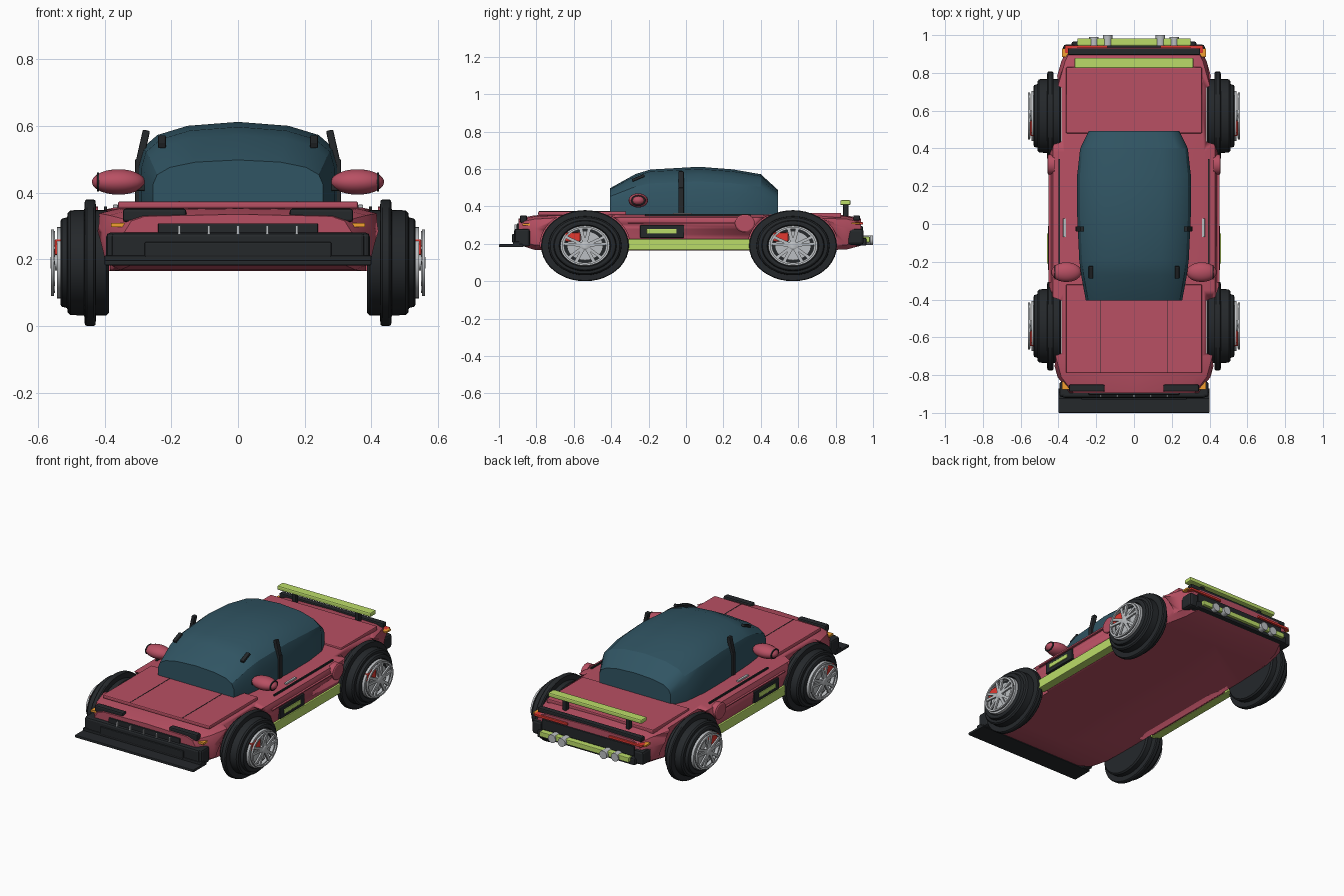
import bpy, bmesh, math
from mathutils import Matrix, Vector

if "Cube" in bpy.data.objects:
    bpy.data.objects.remove(bpy.data.objects["Cube"])


def material(name, rgb):
    m = bpy.data.materials.new(name)
    m.diffuse_color = (*rgb, 1)
    m.use_nodes = True
    m.node_tree.nodes["Principled BSDF"].inputs["Base Color"].default_value = m.diffuse_color
    return m


RED = material("red_paint", (0.48, 0.08, 0.125))
GREEN = material("lime", (0.50, 0.72, 0.14))
GLASS = material("teal_glass", (0.03, 0.09, 0.125))
BLACK = material("black_trim", (0.018, 0.021, 0.024))
SILVER = material("silver", (0.50, 0.52, 0.54))
LAMP = material("lamp_red", (0.75, 0.04, 0.03))
AMBER = material("amber", (0.9, 0.35, 0.03))


def finish(name, bm, mat, bevel=0, smooth=True):
    bmesh.ops.recalc_face_normals(bm, faces=bm.faces)
    me = bpy.data.meshes.new(name)
    bm.to_mesh(me)
    bm.free()
    ob = bpy.data.objects.new(name, me)
    bpy.context.collection.objects.link(ob)
    if mat:
        me.materials.append(mat)
    if bevel:
        mod = ob.modifiers.new("bevel", 'BEVEL')
        mod.width, mod.segments = bevel, 2
    if smooth:
        bpy.ops.object.select_all(action='DESELECT')
        ob.select_set(True)
        bpy.context.view_layer.objects.active = ob
        bpy.ops.object.shade_smooth_by_angle(angle=math.radians(30))
    return ob


def box(name, x, y, z, mat, bevel=0.004, rot=None):
    """Box given as (min, max) on each axis, optionally turned about its centre."""
    c = Vector([(a + b) / 2 for a, b in (x, y, z)])
    size = [abs(b - a) for a, b in (x, y, z)]
    bm = bmesh.new()
    r = Matrix.Rotation(rot[0], 4, rot[1]) if rot else Matrix()
    bmesh.ops.create_cube(bm, size=1, matrix=Matrix.Translation(c) @ r @ Matrix.Diagonal((*size, 1)))
    return finish(name, bm, mat, bevel, smooth=False)


def side_box(name, s, x, *args, **kw):
    return box(name, sorted((s * x[0], s * x[1])), *args, **kw)


def loft(name, sections, mat, bevel=0):
    """sections: (y, half outline of (x, z) from bottom centre to top centre)."""
    bm = bmesh.new()
    rings = []
    for y, half in sections:
        pts = half + [(-x, z) for x, z in reversed(half[1:-1])]
        rings.append([bm.verts.new((x, y, z)) for x, z in pts])
    n = len(rings[0])
    for a, b in zip(rings, rings[1:]):
        for i in range(n):
            bm.faces.new((a[i], a[(i + 1) % n], b[(i + 1) % n], b[i]))
    bm.faces.new(rings[0])
    bm.faces.new(rings[-1])
    return finish(name, bm, mat, bevel)


STRETCH = 1.237  # wheels are longer than they are tall


def lathe(name, s, y, z, profile, mat, seg=40, closed=False, stretch=STRETCH):
    """Turn an (x, radius) profile about the x axis."""
    bm = bmesh.new()
    rings = []
    for x, r in profile:
        rings.append([bm.verts.new((s * x, y + stretch * r * math.cos(t), z + r * math.sin(t)))
                      for t in (2 * math.pi * i / seg for i in range(seg))])
    pairs = list(zip(rings, rings[1:])) + ([(rings[-1], rings[0])] if closed else [])
    for a, b in pairs:
        for i in range(seg):
            bm.faces.new((a[i], a[(i + 1) % seg], b[(i + 1) % seg], b[i]))
    if not closed:
        bm.faces.new(rings[0])
        bm.faces.new(rings[-1])
    return finish(name, bm, mat)


def ring(x0, x1, r0, r1):
    return [(x0, r0), (x0, r1), (x1, r1), (x1, r0)]


# Body shell, with wheel wells cut away
def body_half(w, zb, zt):
    return [(0, zb), (w * 0.87, zb), (w - 0.015, zb + 0.025), (w, zb + (zt - zb) * 0.62),
            (w - 0.02, zt - 0.02), (w * 0.82, zt - 0.006), (0, zt)]


body = loft("body_shell", [(y, body_half(w, zb, zt)) for y, w, zb, zt in (
    (-0.895, 0.34, 0.195, 0.335), (-0.81, 0.405, 0.168, 0.352), (-0.70, 0.435, 0.165, 0.358),
    (-0.35, 0.45, 0.165, 0.362), (0.38, 0.45, 0.165, 0.362), (0.72, 0.425, 0.165, 0.357),
    (0.86, 0.385, 0.17, 0.352), (0.935, 0.35, 0.19, 0.335))], RED)
AXLES = {"front": -0.54, "rear": 0.572}
for y in AXLES.values():
    for s in (1, -1):
        cutter = lathe("well_cutter", s, y, 0.19, [(0.384, 0.195), (0.6, 0.195)], None)
        cutter.hide_render = True
        bpy.context.view_layer.objects.active = body
        mod = body.modifiers.new("well", 'BOOLEAN')
        mod.operation, mod.object, mod.solver = 'DIFFERENCE', cutter, 'EXACT'
        bpy.ops.object.modifier_apply(modifier=mod.name)
        bpy.data.objects.remove(cutter)

# Hood and rear deck panels
box("hood", (-0.36, 0.36), (-0.79, -0.32), (0.352, 0.374), RED, 0.006)
box("rear_deck", (-0.36, 0.36), (0.48, 0.83), (0.34, 0.366), RED, 0.006)

# Cabin glasshouse
CROSS = [(0, 0), (1, 0), (1, 0.5), (0.95, 0.7), (0.8, 0.85), (0.5, 0.955), (0, 1)]
loft("cabin", [(y, [(w * a, 0.35 + (zt - 0.35) * b) for a, b in CROSS]) for y, w, zt in (
    (-0.405, 0.255, 0.498), (-0.27, 0.28, 0.573), (-0.19, 0.29, 0.597), (0.07, 0.302, 0.612),
    (0.25, 0.302, 0.598), (0.40, 0.285, 0.572), (0.492, 0.24, 0.488))], GLASS)

# Wheels
TYRE = [(0.387, 0.15), (0.395, 0.158), (0.425, 0.158), (0.427, 0.186), (0.433, 0.19), (0.453, 0.19),
        (0.459, 0.186), (0.461, 0.158), (0.502, 0.157), (0.51, 0.15), (0.512, 0.136), (0.528, 0.132),
        (0.532, 0.125), (0.531, 0.112), (0.522, 0.108)]
for end, y in AXLES.items():
    for s in (1, -1):
        lathe(end + "_tyre", s, y, 0.19, TYRE, BLACK)
        lathe(end + "_rim_inner", s, y, 0.19, ring(0.522, 0.543, 0.094, 0.107), SILVER, closed=True)
        lathe(end + "_rim_lip", s, y, 0.19, ring(0.551, 0.561, 0.09, 0.100), SILVER, closed=True)
        lathe(end + "_brake_disc", s, y, 0.19, [(0.52, 0.078), (0.534, 0.078)], SILVER)
        lathe(end + "_hub", s, y, 0.19, [(0.52, 0.024), (0.557, 0.024), (0.562, 0.016)], SILVER, seg=20)
        side_box(end + "_caliper", s, (0.527, 0.55), (y - 0.105, y - 0.025), (0.213, 0.26), LAMP)
        # Five twin spokes
        bm = bmesh.new()
        squash = Matrix.Translation((s * 0.554, y, 0.19)) @ Matrix.Diagonal((1, STRETCH, 1, 1))
        for k in range(5):
            for d in (-0.2, 0.2):
                spoke = (Matrix.Rotation(k * math.tau / 5 + d, 4, 'X')
                         @ Matrix.Translation((0, 0, 0.054)) @ Matrix.Diagonal((0.01, 0.015, 0.084, 1)))
                bmesh.ops.create_cube(bm, size=1, matrix=squash @ spoke)
        finish(end + "_spokes", bm, SILVER, smooth=False)

# Front end: splitter, grille, bars
box("front_splitter", (-0.40, 0.40), (-1.0, -0.87), (0.182, 0.198), BLACK)
box("splitter_lip", (-0.40, 0.40), (-0.925, -0.89), (0.19, 0.212), BLACK)
box("front_grille", (-0.38, 0.38), (-0.92, -0.85), (0.195, 0.28), BLACK, 0.012)
box("grille_panel", (-0.28, 0.28), (-0.93, -0.91), (0.208, 0.252), BLACK)
box("grille_upper", (-0.24, 0.24), (-0.905, -0.86), (0.27, 0.308), BLACK)
for i in range(-2, 3):
    box("grille_bar", (i * 0.088 - 0.004, i * 0.088 + 0.004), (-0.916, -0.9), (0.26, 0.302), SILVER, 0)
# Rear end: trim, bumper, wing
box("rear_top_trim", (-0.35, 0.35), (0.895, 0.93), (0.325, 0.352), BLACK, 0.006)
box("rear_panel", (-0.31, 0.31), (0.92, 0.945), (0.235, 0.295), BLACK)
box("rear_bumper", (-0.33, 0.33), (0.90, 0.965), (0.19, 0.232), BLACK, 0.008)
box("rear_bumper_bar", (-0.30, 0.30), (0.945, 0.983), (0.208, 0.238), GREEN)
box("rear_wing", (-0.315, 0.315), (0.825, 0.88), (0.407, 0.433), GREEN, 0.007)

# Paired details on both sides
for s in (1, -1):
    side_box("hood_seam", s, (0.174, 0.178), (-0.785, -0.40), (0.36, 0.3755), BLACK, 0)
    side_box("headlight", s, (0.155, 0.345), (-0.888, -0.85), (0.312, 0.352), BLACK, 0.008)
    side_box("headlight_strip", s, (0.17, 0.30), (-0.893, -0.86), (0.304, 0.312), SILVER, 0)
    side_box("front_indicator", s, (0.33, 0.38), (-0.875, -0.835), (0.297, 0.309), AMBER, 0)
    side_box("front_corner_trim", s, (0.345, 0.395), (-0.915, -0.835), (0.185, 0.28), BLACK, 0.012)
    side_box("rear_corner_trim", s, (0.31, 0.375), (0.865, 0.95), (0.195, 0.28), BLACK, 0.014)
    side_box("tail_light", s, (0.14, 0.365), (0.905, 0.946), (0.302, 0.316), LAMP, 0.003)
    side_box("rear_indicator", s, (0.345, 0.38), (0.885, 0.93), (0.305, 0.315), AMBER, 0)
    side_box("wing_post", s, (0.2, 0.225), (0.84, 0.868), (0.345, 0.41), BLACK)
    for x in (0.14, 0.212):
        bm = bmesh.new()
        bmesh.ops.create_cone(bm, segments=20, radius1=0.025, radius2=0.025, depth=0.07, cap_ends=True,
                              matrix=Matrix.Translation((s * x, 0.965 if x < 0.2 else 0.955, 0.22))
                              @ Matrix.Rotation(math.pi / 2, 4, 'X'))
        finish("exhaust_tip", bm, SILVER)
    # Sides
    side_box("sill", s, (0.40, 0.452), (-0.33, 0.36), (0.167, 0.225), GREEN)
    side_box("side_vent", s, (0.43, 0.456), (-0.245, -0.01), (0.232, 0.3), BLACK)
    side_box("side_vent_bar", s, (0.44, 0.461), (-0.21, -0.05), (0.254, 0.28), GREEN, 0.003)
    side_box("door_crease", s, (0.42, 0.453), (-0.31, 0.30), (0.308, 0.314), RED, 0)
    side_box("shoulder_seam", s, (0.392, 0.401), (-0.22, 0.345), (0.34, 0.3585), BLACK, 0)
    side_box("door_handle", s, (0.36, 0.375), (-0.07, 0.03), (0.35, 0.364), SILVER, 0.002)
    lathe("fuel_cap", s, 0.315, 0.31, [(0.42, 0.048), (0.454, 0.048), (0.458, 0.042)], RED, 28, stretch=1.1)
    # Pillars
    side_box("centre_pillar", s, (0.287, 0.309), (-0.04, -0.012), (0.36, 0.50), BLACK)
    side_box("centre_pillar_top", s, (0.274, 0.296), (-0.04, -0.012), (0.49, 0.588), BLACK, rot=(-s * 0.22, 'Y'))
    side_box("front_pillar", s, (0.216, 0.24), (-0.29, -0.22), (0.545, 0.56), BLACK, rot=(0.4, 'X'))
    side_box("front_pillar_base", s, (0.238, 0.262), (-0.37, -0.34), (0.375, 0.43), BLACK)
    # Mirrors
    side_box("mirror_arm", s, (0.26, 0.33), (-0.27, -0.245), (0.405, 0.425), BLACK)
    bm = bmesh.new()
    bmesh.ops.create_uvsphere(bm, u_segments=24, v_segments=14, radius=1,
                              matrix=Matrix.Translation((s * 0.358, -0.255, 0.432))
                              @ Matrix.Diagonal((0.08, 0.052, 0.038, 1)))
    finish("mirror_housing", bm, RED)
    lathe("mirror_band", s, -0.255, 0.432, ring(0.416, 0.422, 0.02, 0.028), BLACK, 24, closed=True, stretch=1.37)
